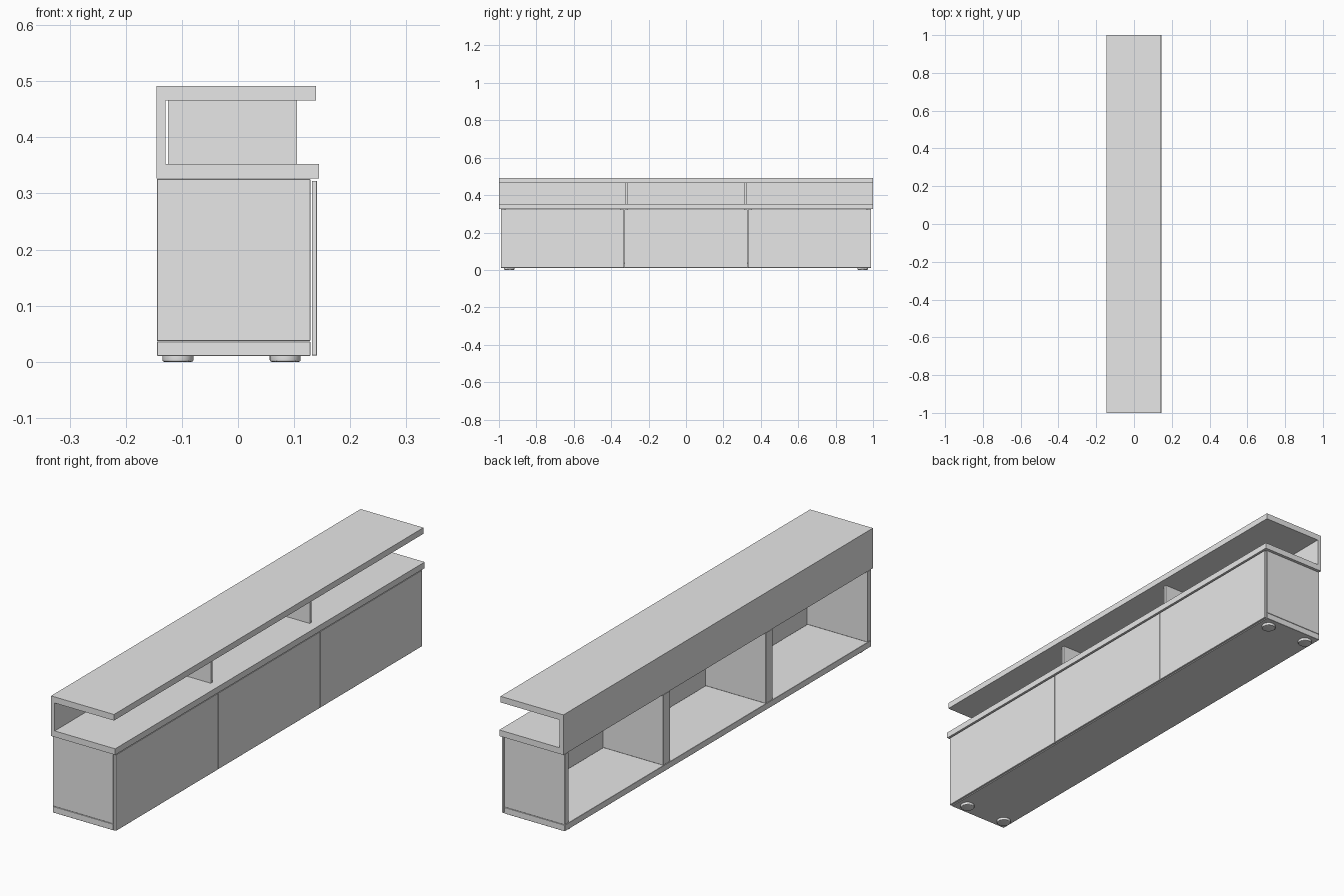
import bpy
import bmesh

if "Cube" in bpy.data.objects:
    bpy.data.objects.remove(bpy.data.objects["Cube"], do_unlink=True)

grey = bpy.data.materials.new("plain_grey")
grey.use_nodes = True
grey.diffuse_color = (0.8, 0.8, 0.8, 1)
grey.node_tree.nodes["Principled BSDF"].inputs["Base Color"].default_value = (0.8, 0.8, 0.8, 1)


def finish(name, bm):
    mesh = bpy.data.meshes.new(name)
    bm.to_mesh(mesh)
    bm.free()
    mesh.materials.append(grey)
    obj = bpy.data.objects.new(name, mesh)
    bpy.context.collection.objects.link(obj)
    return obj


def board(name, x, y, z, bevel=0.0008):
    """Box spanning the given (min, max) ranges, with slightly eased edges."""
    bm = bmesh.new()
    bmesh.ops.create_cube(bm, size=1)
    for v in bm.verts:
        v.co = [r[0] + (c + 0.5) * (r[1] - r[0]) for c, r in zip(v.co, (x, y, z))]
    obj = finish(name, bm)
    if bevel:
        mod = obj.modifiers.new("eased_edges", "BEVEL")
        mod.width = bevel
        mod.segments = 1
    return obj


def foot(name, x, y, radius=0.0275, height=0.0105):
    """Round foot with a rounded lower rim."""
    bm = bmesh.new()
    bmesh.ops.create_cone(bm, cap_ends=True, segments=32, radius1=radius,
                          radius2=radius, depth=height)
    bmesh.ops.translate(bm, verts=bm.verts, vec=(x, y, height / 2))
    rim = [e for e in bm.edges if all(v.co.z < 0.001 for v in e.verts)]
    bmesh.ops.bevel(bm, geom=rim, offset=0.003, segments=3, profile=0.5, affect="EDGES")
    obj = finish(name, bm)
    bpy.ops.object.select_all(action="DESELECT")
    obj.select_set(True)
    bpy.context.view_layer.objects.active = obj
    bpy.ops.object.shade_smooth_by_angle()


BACK, FULL, CASE = -0.1455, (-1, 1), (-0.99, 0.99)
DEPTH = (-0.1445, 0.129)
SIDE_Z = (0.037, 0.3255)

# Raised shelf on its back panel and two uprights
board("top_shelf", (BACK, 0.139), FULL, (0.466, 0.491), 0)
board("shelf_back_panel", (BACK, -0.129), FULL, (0.352, 0.466), 0)
for side, s in (("front", -1), ("rear", 1)):
    mid = s * 0.32
    board(side + "_shelf_upright", (-0.125, 0.105), (mid - 0.006, mid + 0.006),
          (0.352, 0.466), 0)

# Cabinet case, open at the back
board("cabinet_top", (BACK, 0.1445), FULL, (0.327, 0.352), 0)
board("cabinet_bottom", DEPTH, CASE, (0.0105, 0.036))
for side, s in (("front", -1), ("rear", 1)):
    ends = sorted((s * 0.99, s * 0.966))
    board(side + "_end_panel", DEPTH, ends, SIDE_Z)
    mid = s * 0.331
    board(side + "_partition", DEPTH, (mid - 0.022, mid + 0.022), SIDE_Z)

# Three flat doors
for i, name in enumerate(("front_door", "middle_door", "rear_door")):
    start = -0.99 + i * 0.66
    board(name, (0.1315, 0.141), (start + 0.001, start + 0.659), (0.011, 0.3225))

# Four low round feet
for side, y in (("front", -0.945), ("rear", 0.945)):
    foot(side + "_back_foot", -0.107, y)
    foot(side + "_door_foot", 0.084, y)
